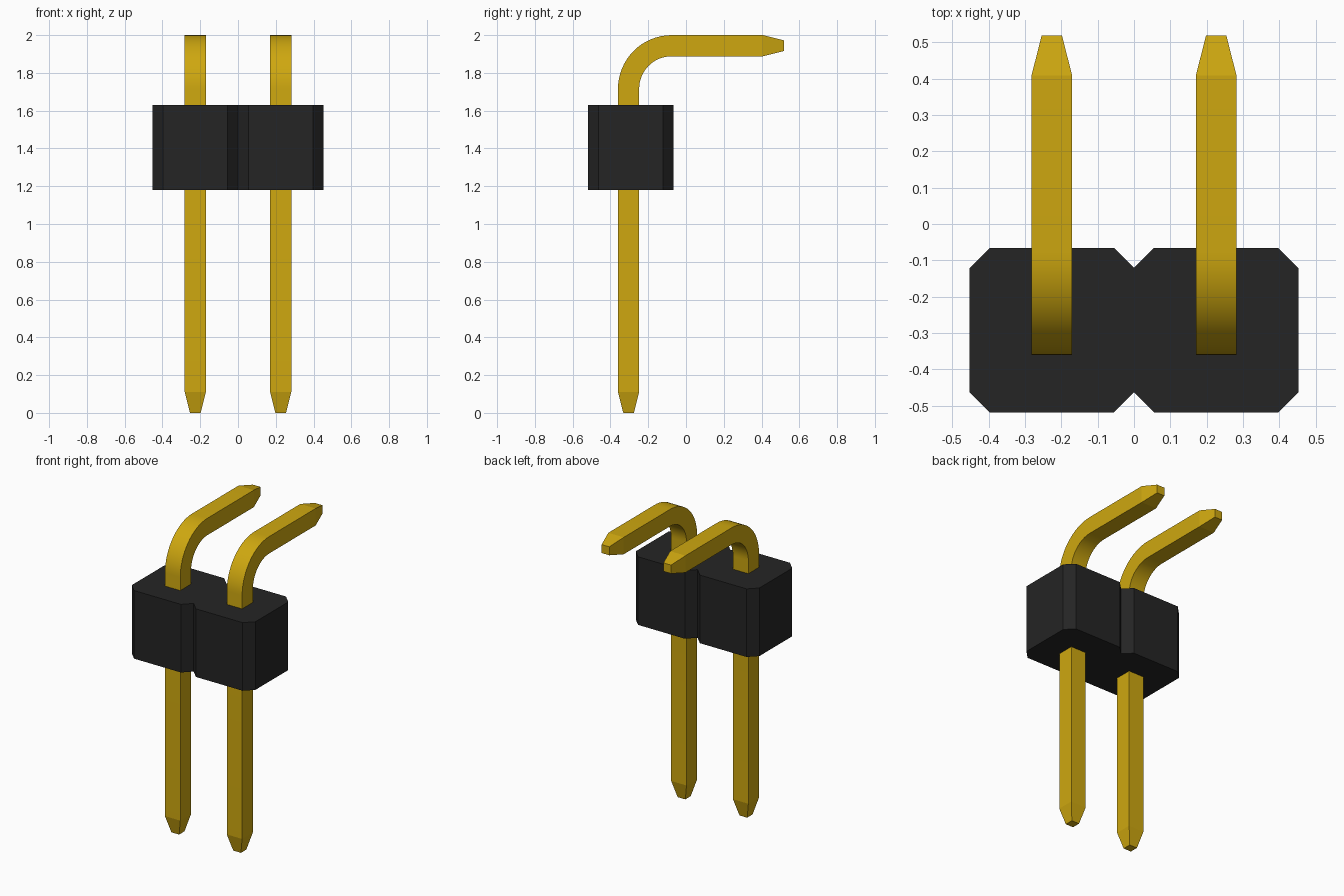
import bpy
import bmesh
from math import cos, sin, pi, radians

cube = bpy.data.objects.get("Cube")
if cube:
    bpy.data.objects.remove(cube, do_unlink=True)


def make_material(name, color, metallic=0.0):
    mat = bpy.data.materials.new(name)
    mat.use_nodes = True
    mat.diffuse_color = color
    mat.node_tree.nodes["Principled BSDF"].inputs["Base Color"].default_value = color
    return mat


def finish(name, bm, mat):
    bmesh.ops.recalc_face_normals(bm, faces=bm.faces)
    mesh = bpy.data.meshes.new(name)
    bm.to_mesh(mesh)
    bm.free()
    mesh.materials.append(mat)
    obj = bpy.data.objects.new(name, mesh)
    bpy.context.collection.objects.link(obj)
    return obj


black = make_material("black plastic", (0.018, 0.018, 0.018, 1))
gold = make_material("gold metal", (0.62, 0.39, 0.005, 1))

PITCH = 0.452          # spacing of the pins
PIN_Y = -0.304
HALF = 0.056           # half thickness of a pin
TIP = 0.028            # half thickness at the pin ends


# Housing: one outline of two chamfered cells, extruded upwards
def build_housing():
    h, c = PITCH, 0.055
    d = PITCH / 2
    right = [(0, -d + c), (c, -d), (h - c, -d), (h, -d + c),
             (h, d - c), (h - c, d), (c, d), (0, d - c)]
    outline = right + [(-x, y) for x, y in reversed(right[1:-1])]
    bm = bmesh.new()
    face = bm.faces.new([bm.verts.new((x, y + PIN_Y + 0.012, 1.18)) for x, y in outline])
    top = bmesh.ops.extrude_face_region(bm, geom=[face])["geom"]
    verts = [v for v in top if isinstance(v, bmesh.types.BMVert)]
    bmesh.ops.translate(bm, verts=verts, vec=(0, 0, 0.45))
    return finish("housing", bm, black)


# Pin: square section swept up, round the bend and back, with tapered ends
def build_pin(name, x):
    radius, steps = 0.228, 16
    bend_z, bend_y = 2 - HALF - radius, PIN_Y + radius
    path = [(PIN_Y, 0, 0, TIP), (PIN_Y, 0.11, 0, HALF)]
    for i in range(steps + 1):
        a = i / steps * pi / 2
        path.append((bend_y - radius * cos(a), bend_z + radius * sin(a), a, HALF))
    path += [(0.408, 2 - HALF, pi / 2, HALF), (0.518, 2 - HALF, pi / 2, TIP)]

    bm = bmesh.new()
    rings = []
    for y, z, a, s in path:
        rings.append([bm.verts.new((x + u * s, y + v * s * cos(a), z - v * s * sin(a)))
                      for u, v in ((-1, -1), (1, -1), (1, 1), (-1, 1))])
    for low, high in zip(rings, rings[1:]):
        for i in range(4):
            j = (i + 1) % 4
            bm.faces.new((low[i], low[j], high[j], high[i]))
    bm.faces.new(rings[0])
    bm.faces.new(rings[-1])
    obj = finish(name, bm, gold)

    # Smooth only the bend, keeping the square edges and tapers sharp
    bpy.ops.object.select_all(action="DESELECT")
    obj.select_set(True)
    bpy.context.view_layer.objects.active = obj
    bpy.ops.object.shade_smooth_by_angle(angle=radians(10))


build_housing()
build_pin("right_pin", -PITCH / 2)
build_pin("left_pin", PITCH / 2)
